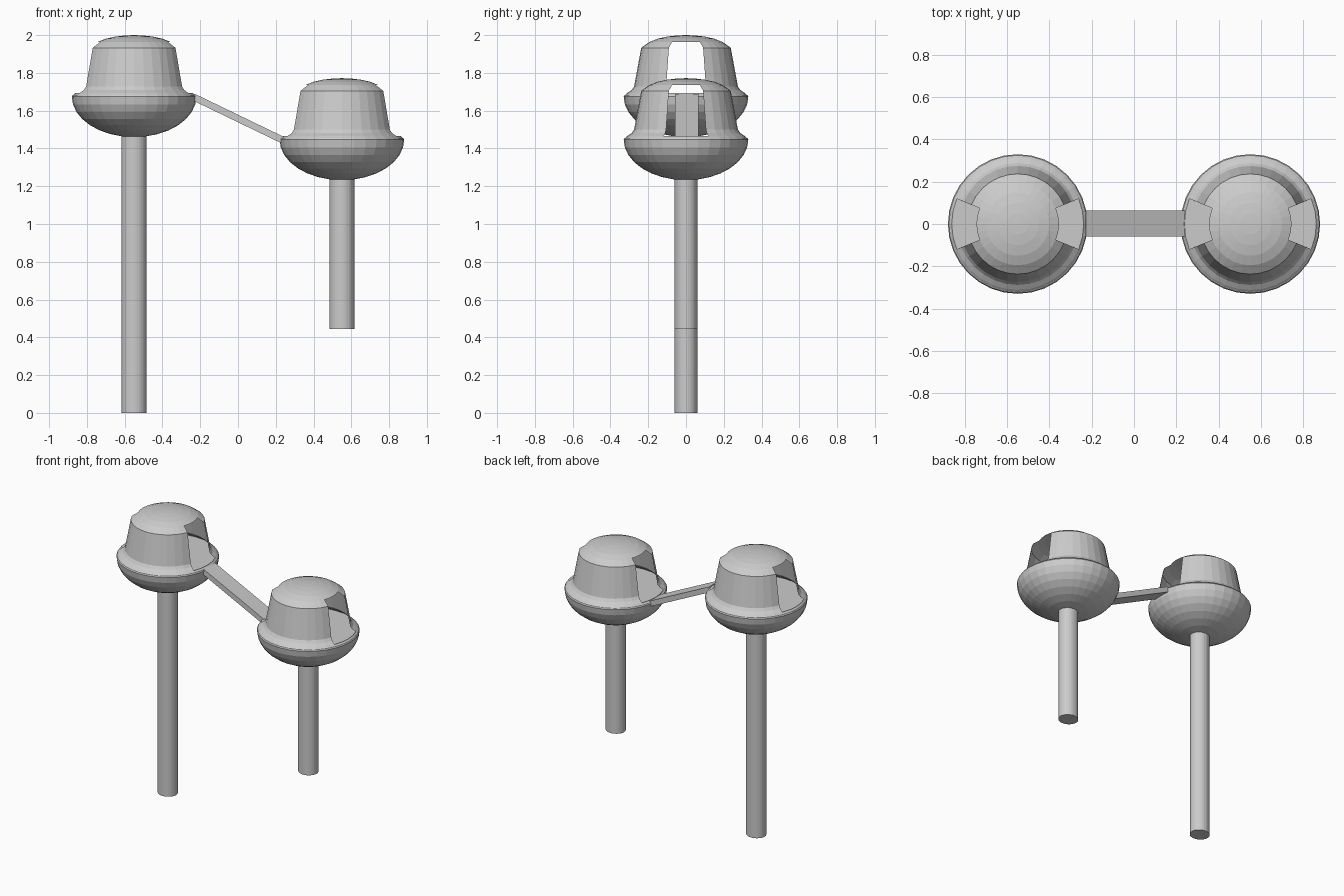
import bpy, bmesh, math
from mathutils import Matrix

if "Cube" in bpy.data.objects:
    bpy.data.objects.remove(bpy.data.objects["Cube"])

SEG = 32  # sides of every round part

grey = bpy.data.materials.new("light grey")
grey.diffuse_color = (0.6, 0.6, 0.6, 1)
grey.use_nodes = True
grey.node_tree.nodes["Principled BSDF"].inputs["Base Color"].default_value = grey.diffuse_color


def finish(name, bm, location=(0, 0, 0)):
    mesh = bpy.data.meshes.new(name)
    bm.to_mesh(mesh)
    bm.free()
    mesh.materials.append(grey)
    obj = bpy.data.objects.new(name, mesh)
    obj.location = location
    bpy.context.collection.objects.link(obj)
    return obj


def lathe(name, profile, location, keep=lambda row, col: True, scale_y=1.0):
    """Spin (radius, height) points listed bottom to top; keep() leaves faces out."""
    bm = bmesh.new()
    rings = []
    for r, z in profile:
        if r == 0:
            rings.append([bm.verts.new((0, 0, z))] * SEG)
        else:
            rings.append([bm.verts.new((r * math.cos(math.tau * i / SEG),
                                        r * scale_y * math.sin(math.tau * i / SEG), z))
                          for i in range(SEG)])
    for row in range(len(rings) - 1):
        low, high = rings[row], rings[row + 1]
        for i in range(SEG):
            if keep(row, i):
                j = (i + 1) % SEG
                corners = dict.fromkeys((low[i], low[j], high[j], high[i]))
                bm.faces.new(list(corners))
    return finish(name, bm, location)


# Bowl: half ellipse below the rim, closed by a flat floor
bowl = [(0.33 * math.sin(a), -0.215 * math.cos(a))
        for a in (math.pi / 2 * k / 8 for k in range(9))]
bowl[0] = (0, -0.215)
bowl += [(0.325, 0.008), (0.312, 0.012), (0, 0.012)]

# Cabin: flared skirt, tapering wall, shallow domed roof
cabin = [(0.327, 0.004), (0.312, 0.018), (0.288, 0.034), (0.275, 0.052),
         (0.237, 0.258), (0.195, 0.288), (0.15, 0.306), (0.1, 0.317),
         (0.05, 0.323), (0, 0.325)]


def beside_doorway(row, col):
    # two opposite doorways, four facets wide, from the skirt to the roof edge
    in_door = (col + 2) % (SEG // 2) < 4
    return not (in_door and 1 <= row <= 4)


def tower(side, x, rim_z, foot_z):
    lathe(side + "_bowl", bowl, (x, 0, rim_z))
    lathe(side + "_cabin", cabin, (x, 0, rim_z), beside_doorway)
    top = rim_z - 0.2
    lathe(side + "_pole", [(0, foot_z), (0.066, foot_z), (0.066, top), (0, top)],
          (x, 0, 0), scale_y=0.92)


tower("tall", -0.55, 1.675, 0.0)
tower("short", 0.55, 1.447, 0.445)

# Sloping walkway between the two facing doorways
x0, z0, x1, z1 = -0.235, 1.672, 0.235, 1.445
bm = bmesh.new()
bmesh.ops.create_cube(bm, size=1)
length = math.hypot(x1 - x0, z1 - z0)
bmesh.ops.scale(bm, vec=(length, 0.124, 0.036), verts=bm.verts)
bmesh.ops.rotate(bm, matrix=Matrix.Rotation(math.atan2(z0 - z1, x1 - x0), 3, 'Y'),
                 verts=bm.verts)
finish("walkway", bm, ((x0 + x1) / 2, 0.003, (z0 + z1) / 2))
